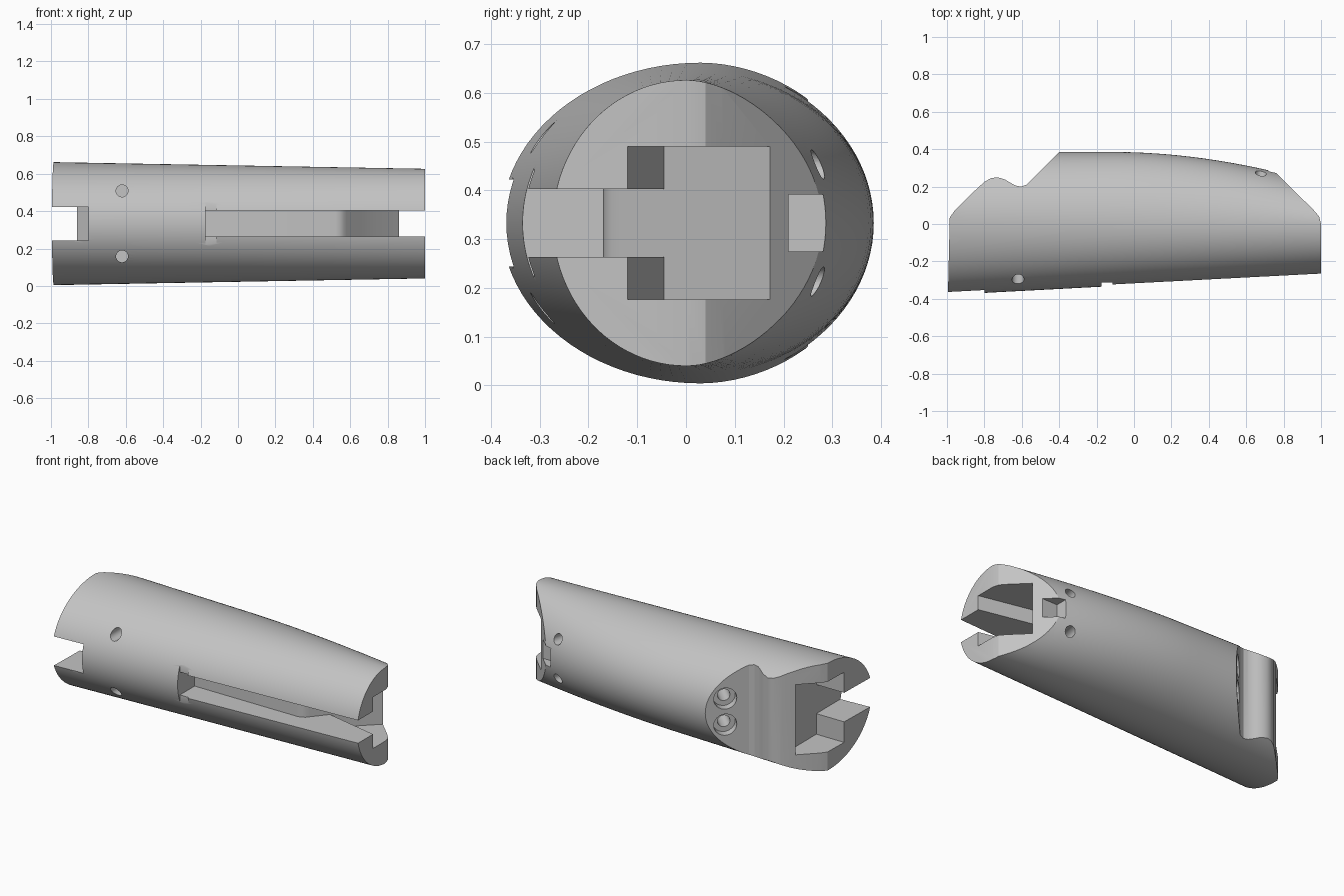
import bpy, bmesh, math
from mathutils import Vector

if "Cube" in bpy.data.objects:
    bpy.data.objects.remove(bpy.data.objects["Cube"], do_unlink=True)

MID = 0.333  # height of the long axis

grey = bpy.data.materials.new("plain grey")
grey.use_nodes = True
grey.diffuse_color = (0.55, 0.55, 0.55, 1)
grey.node_tree.nodes["Principled BSDF"].inputs["Base Color"].default_value = (0.55, 0.55, 0.55, 1)


def finish(name, bm):
    bmesh.ops.recalc_face_normals(bm, faces=bm.faces)
    mesh = bpy.data.meshes.new(name)
    bm.to_mesh(mesh)
    bm.free()
    mesh.materials.append(grey)
    obj = bpy.data.objects.new(name, mesh)
    bpy.context.collection.objects.link(obj)
    return obj


def prism(name, outline, half_height):
    """Extrude an outline drawn in plan, evenly about the mid height."""
    bm = bmesh.new()
    base = bm.faces.new([bm.verts.new((x, y, MID - half_height)) for x, y in outline])
    top = bmesh.ops.extrude_face_region(bm, geom=[base])["geom"]
    bmesh.ops.translate(bm, vec=(0, 0, 2 * half_height),
                        verts=[v for v in top if isinstance(v, bmesh.types.BMVert)])
    return finish(name, bm)


def box(name, x0, x1, y0, y1, half_height):
    return prism(name, [(x0, y0), (x1, y0), (x1, y1), (x0, y1)], half_height)


def drill(name, start, direction, radius, depth, sides=32):
    """Cylinder centred on start, reaching depth both ways."""
    bm = bmesh.new()
    bmesh.ops.create_cone(bm, cap_ends=True, segments=sides, radius1=radius,
                          radius2=radius, depth=2 * depth)
    turn = Vector(direction).to_track_quat('Z', 'Y').to_matrix()
    bmesh.ops.rotate(bm, matrix=turn, verts=bm.verts)
    bmesh.ops.translate(bm, vec=start, verts=bm.verts)
    return finish(name, bm)


def combine(target, cutter, operation='DIFFERENCE'):
    mod = target.modifiers.new(cutter.name, 'BOOLEAN')
    mod.operation, mod.solver, mod.object = operation, 'EXACT', cutter
    bpy.context.view_layer.objects.active = target
    bpy.ops.object.modifier_apply(modifier=mod.name)
    bpy.data.objects.remove(cutter, do_unlink=True)


# Tapered oval body, lofted along x
def section(x, sides=96):
    front = -0.326 + 0.053 * x
    back = 0.385 - 0.105 * (max(0, x + 0.1) / 0.85) ** 1.9
    height = 0.311 - 0.018 * x
    ridge = 0.015 - 0.015 * x
    for i in range(sides):
        a = math.tau * i / sides
        c = math.cos(a)
        reach = (back - ridge) if c > 0 else (ridge - front)
        yield x, ridge + reach * c, MID + height * math.sin(a)


bm = bmesh.new()
rings = [[bm.verts.new(p) for p in section(-1.05 + 2.1 * i / 28)] for i in range(29)]
for a, b in zip(rings, rings[1:]):
    for i in range(len(a)):
        j = (i + 1) % len(a)
        bm.faces.new((a[i], a[j], b[j], b[i]))
bm.faces.new(rings[0])
bm.faces.new(rings[-1])
body = finish("handle_body", bm)

# Shaped ends: wavy cut on the right, chamfer on the left
plan = [(-1, -0.6), (1, -0.6), (1, 0), (0.99, 0.04), (0.96, 0.075), (0.45, 0.58),
        (-0.2, 0.585), (-0.55, 0.235), (-0.575, 0.21), (-0.605, 0.2), (-0.635, 0.206),
        (-0.66, 0.22), (-0.69, 0.238), (-0.73, 0.25), (-0.765, 0.245), (-0.8, 0.225),
        (-0.86, 0.17), (-0.96, 0.07), (-0.985, 0.035)]
combine(body, prism("end_shape", plan, 0.6), 'INTERSECT')

# Right end: wide cavity, slot through the front, shallow cross groove
combine(body, prism("right_cavity", [(-1.1, -0.12), (-0.8, -0.12), (-0.8, 0.11),
                                     (-0.86, 0.17), (-0.96, 0.27), (-1.1, 0.27)], 0.215))
combine(body, box("right_slot", -1.1, -0.8, -0.6, 0, 0.089))
combine(body, box("right_groove", -0.87, -0.8, -0.6, -0.355, 0.125))

# Left end: cavity with sloping wall
combine(body, prism("left_cavity", [(1.1, -0.12), (1, -0.12), (0.655, -0.045),
                                    (0.73, 0.045), (0.86, 0.17), (0.96, 0.27), (1.1, 0.27)], 0.157))

# Long front slot with a rounded drop into the cavity
slot = [(-0.175, -0.6), (1.1, -0.6), (1.1, -0.04), (0.73, 0.045), (0.58, -0.135),
        (0.565, -0.153), (0.545, -0.165), (0.52, -0.17), (-0.175, -0.17)]
combine(body, prism("front_slot", slot, 0.07))
combine(body, box("front_groove", -0.175, -0.115, -0.6, -0.312, 0.125))

# Small pocket on the left chamfer
combine(body, box("back_pocket", 0.72, 1.1, 0.21, 0.5, 0.058))

# Screw holes, in pairs above and below the middle
for side in (-1, 1):
    combine(body, drill("front_hole", (-0.62, -0.33, MID + side * 0.175), (0, 1, 0), 0.032, 0.18))
    combine(body, drill("back_hole", (0.68, 0.28, MID + side * 0.12), (0.2, 1, 0), 0.03, 0.1))
    face_spot = (-0.48, 0.305, MID + side * 0.08)
    combine(body, drill("counterbore", face_spot, (-1, 1, 0), 0.065, 0.05))
    combine(body, drill("screw_hole", face_spot, (-1, 1, 0), 0.035, 0.2))

for o in bpy.context.selected_objects:
    o.select_set(False)
body.select_set(True)
bpy.context.view_layer.objects.active = body
bpy.ops.object.shade_smooth_by_angle(angle=math.radians(25))
